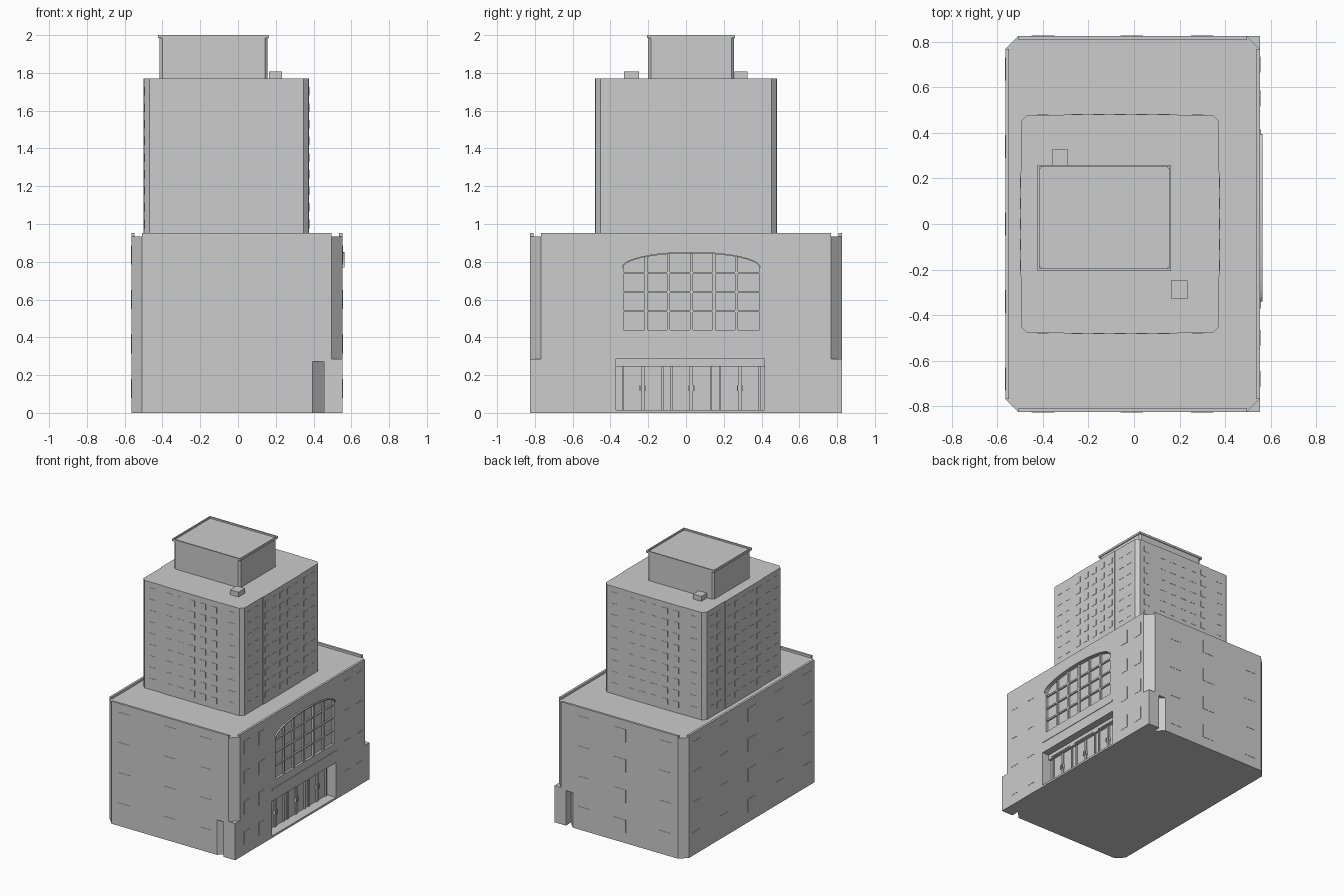
import bpy, bmesh, math

if "Cube" in bpy.data.objects:
    bpy.data.objects.remove(bpy.data.objects["Cube"], do_unlink=True)

STONE = (0.604, 0.604, 0.604, 1)
stone = bpy.data.materials.new("stone_grey")
stone.use_nodes = True
stone.diffuse_color = STONE
stone.node_tree.nodes["Principled BSDF"].inputs["Base Color"].default_value = STONE


def finish(name, bm):
    bmesh.ops.recalc_face_normals(bm, faces=bm.faces)
    mesh = bpy.data.meshes.new(name)
    bm.to_mesh(mesh)
    bm.free()
    mesh.materials.append(stone)
    obj = bpy.data.objects.new(name, mesh)
    bpy.context.collection.objects.link(obj)
    return obj


def prism(name, points, direction):
    """Extrude a closed outline of 3D points along a vector."""
    bm = bmesh.new()
    face = bm.faces.new([bm.verts.new(p) for p in points])
    new = bmesh.ops.extrude_face_region(bm, geom=[face], use_keep_orig=True)["geom"]
    bmesh.ops.translate(bm, vec=direction, verts=[v for v in new if isinstance(v, bmesh.types.BMVert)])
    return finish(name, bm)


def tower_part(name, outline, z0, z1):
    return prism(name, [(x, y, z0) for x, y in outline], (0, 0, z1 - z0))


def boxes(name, bounds):
    """One object from boxes given as (x0, x1, y0, y1, z0, z1)."""
    bm = bmesh.new()
    for x0, x1, y0, y1, z0, z1 in bounds:
        verts = bmesh.ops.create_cube(bm, size=1)["verts"]
        for v in verts:
            v.co = (x0 if v.co.x < 0 else x1, y0 if v.co.y < 0 else y1, z0 if v.co.z < 0 else z1)
    return finish(name, bm)


def chamfered(x0, x1, y0, y1, c):
    return [(x0 + c, y0), (x1 - c, y0), (x1, y0 + c), (x1, y1 - c),
            (x1 - c, y1), (x0 + c, y1), (x0, y1 - c), (x0, y0 + c)]


# Podium outline, with optional corner alcoves and entrance recess
X0, X1, Y, C = -0.565, 0.553, 0.825, 0.057
E0, E1, DOOR_X = -0.37, 0.415, 0.475


def podium(alcoves, entrance):
    front = [(X0, -Y + C), (X0 + C, -Y)]
    if alcoves:
        front += [(0.395, -Y), (0.455, -Y + 0.06), (0.455, -Y)]
    front.append((X1, -Y))
    back = [(x, -y) for x, y in reversed(front)]
    recess = [(X1, E0), (DOOR_X, E0), (DOOR_X, E1), (X1, E1)] if entrance else []
    return front + recess + back


tower_part("podium_plinth", podium(True, False), 0, 0.015)
tower_part("podium_ground_floor", podium(True, True), 0.015, 0.272)
tower_part("podium_ground_lintel", podium(False, True), 0.272, 0.285)
upper = tower_part("podium_upper_floors", chamfered(X0, X1, -Y, Y, C), 0.285, 0.935)

# Roof parapets, left open at the chamfered corners
T = 0.017
boxes("podium_parapet", [
    (X0 + C, X1 - C, -Y, -Y + T, 0.93, 0.952), (X0 + C, X1 - C, Y - T, Y, 0.93, 0.952),
    (X0, X0 + T, -Y + C, Y - C, 0.93, 0.952), (X1 - T, X1, -Y + C, Y - C, 0.93, 0.952)])

# Arched window: recess, bars and hood
MID, HALF, SPRING, SILL = 0.028, 0.36, 0.77, 0.44


def arch_z(y, grow=0):
    t = min(1, abs(y - MID) / (HALF + grow))
    return SPRING + (0.075 + grow) * math.sqrt(1 - t * t)


def arch_points(x, grow=0, steps=20):
    ys = [MID - (HALF + grow) * math.cos(math.pi * i / steps) for i in range(steps + 1)]
    return [(x, y, arch_z(y, grow)) for y in ys]


cutter = prism("arch_window_cutter",
               [(X1 - 0.018, MID - HALF, SILL)] + arch_points(X1 - 0.018) + [(X1 - 0.018, MID + HALF, SILL)],
               (0.1, 0, 0))
cut = upper.modifiers.new("window_recess", "BOOLEAN")
cut.object = cutter
cut.solver = "EXACT"
bpy.context.view_layer.objects.active = upper
bpy.ops.object.modifier_apply(modifier=cut.name)
bpy.data.objects.remove(cutter, do_unlink=True)

bars = []
for i in range(1, 6):
    y = MID - HALF + i * HALF / 3
    bars.append((X1 - 0.02, X1 - 0.004, y - 0.008, y + 0.008, SILL, arch_z(y)))
for z in (0.54, 0.64, 0.74):
    bars.append((X1 - 0.02, X1 - 0.006, MID - HALF, MID + HALF, z - 0.006, z + 0.006))
boxes("arch_window_bars", bars)
prism("arch_window_hood", arch_points(X1 - 0.002, 0.008) + arch_points(X1 - 0.002)[::-1], (0.014, 0, 0))
boxes("facade_band", [(X1 - 0.002, X1 + 0.004, E0, E1, 0.365, 0.38)])

# Entrance doors in three pairs
frames, handles = [(DOOR_X - 0.01, DOOR_X + 0.02, E0, E1, 0.245, 0.285)], []
for c in (-0.23, 0.028, 0.285):
    frames.append((DOOR_X, DOOR_X + 0.026, c - 0.1, c + 0.1, 0.252, 0.258))
    for s in (-1, 1):
        for offset in (0.004, 0.105):
            y = c + s * offset
            frames.append((DOOR_X - 0.01, DOOR_X + 0.01, y - 0.005, y + 0.005, 0.015, 0.245))
        h = c + s * 0.013
        handles.append((DOOR_X, DOOR_X + 0.018, h - 0.003, h + 0.003, 0.115, 0.145))
boxes("entrance_door_frames", frames)
boxes("entrance_door_handles", handles)

# Tower with slightly raised middle bays
TX0, TX1, TY, TOP = -0.495, 0.372, 0.478, 1.77
tower_part("tower", chamfered(TX0, TX1, -TY, TY, 0.026), 0.93, TOP)
boxes("tower_side_bays", [(TX0 - 0.004, TX1 + 0.004, -0.23, 0.23, 0.93, TOP)])
boxes("tower_end_bays", [(-0.31, 0.19, -TY - 0.003, TY + 0.003, 0.93, TOP)])

# Penthouse with a rimmed roof
tower_part("penthouse", chamfered(-0.415, 0.156, -0.2, 0.254, 0.014), TOP - 0.01, 1.988)
P0, P1, Q0, Q1, R = -0.424, 0.163, -0.206, 0.26, 0.01
boxes("penthouse_roof_rim", [
    (P0, P1, Q0, Q0 + R, 1.984, 2.0), (P0, P1, Q1 - R, Q1, 1.984, 2.0),
    (P0, P0 + R, Q0 + R, Q1 - R, 1.984, 2.0), (P1 - R, P1, Q0 + R, Q1 - R, 1.984, 2.0)])
boxes("roof_vents", [(0.163, 0.234, -0.328, -0.248, TOP - 0.01, 1.808),
                     (-0.36, -0.289, 0.258, 0.326, TOP - 0.01, 1.808)])


# Window panes as thin plates on each wall
def panes(name, axis, wall, sign, columns, rows, w, h):
    a, b = sorted((wall - sign * 0.002, wall + sign * 0.002))
    out = []
    for u in columns:
        for z in rows:
            span = (u - w / 2, u + w / 2)
            out.append((a, b, *span, z - h / 2, z + h / 2) if axis == "x" else (*span, a, b, z - h / 2, z + h / 2))
    boxes(name, out)


floors = [0.13 + 0.235 * i for i in range(4)]
for side, sign in (("front", -1), ("back", 1)):
    panes("podium_windows_" + side, "y", sign * Y, sign, (-0.4, -0.01, 0.3), floors, 0.1, 0.1)
panes("podium_windows_right", "x", X0, -1, (-0.68, -0.34, 0, 0.34, 0.68), floors, 0.1, 0.1)
panes("podium_windows_left", "x", X1, 1, (-0.68, -0.5, 0.55, 0.7), floors, 0.07, 0.1)

levels = [1.0 + 0.088 * i for i in range(9)]
for side, sign in (("front", -1), ("back", 1)):
    panes("tower_windows_" + side, "y", sign * (TY + 0.003), sign,
          [-0.25 + 0.095 * i for i in range(5)], levels, 0.05, 0.045)
    panes("tower_corner_windows_" + side, "y", sign * TY, sign, (-0.4, 0.28), levels, 0.05, 0.045)
for side, wall, sign in (("right", TX0 - 0.004, -1), ("left", TX1 + 0.004, 1)):
    panes("tower_windows_" + side, "x", wall, sign, [-0.18 + 0.09 * i for i in range(5)], levels, 0.05, 0.045)
    panes("tower_corner_windows_" + side, "x", wall - sign * 0.004, sign,
          (-0.39, -0.3, 0.3, 0.39), levels, 0.05, 0.045)
